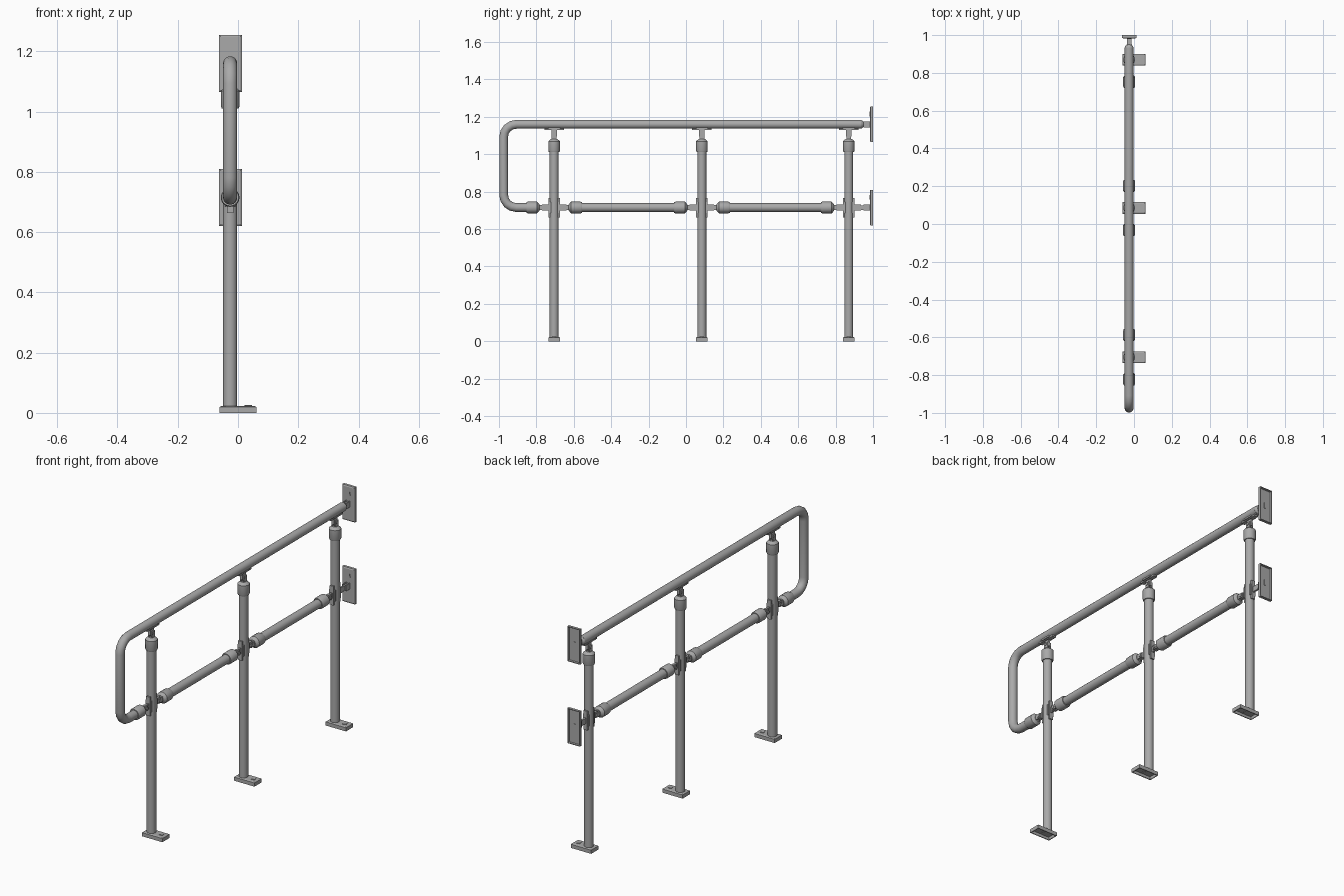
import bpy, bmesh
from math import pi, sin, cos
from mathutils import Matrix, Vector

cube = bpy.data.objects.get("Cube")
if cube:
    bpy.data.objects.remove(cube, do_unlink=True)

steel = bpy.data.materials.new("grey_steel")
steel.use_nodes = True
GREY = (0.4, 0.4, 0.4, 1)
steel.diffuse_color = GREY
steel.node_tree.nodes["Principled BSDF"].inputs["Base Color"].default_value = GREY

X = -0.026            # shared centre plane of the pipes
R = 0.0235            # pipe radius
TOP, LOW = 1.16, 0.715
FRONT = -0.975
POSTS = {"front": -0.705, "middle": 0.085, "back": 0.87}


def finish(bm, name, matrix=Matrix(), smooth=False):
    bmesh.ops.recalc_face_normals(bm, faces=bm.faces)
    mesh = bpy.data.meshes.new(name)
    bm.to_mesh(mesh)
    bm.free()
    ob = bpy.data.objects.new(name, mesh)
    ob.matrix_world = matrix
    mesh.materials.append(steel)
    bpy.context.collection.objects.link(ob)
    if smooth:
        bpy.ops.object.select_all(action='DESELECT')
        ob.select_set(True)
        bpy.context.view_layer.objects.active = ob
        bpy.ops.object.shade_smooth_by_angle(angle=pi / 5)
    return ob


def add_box(bm, size, centre, turn=0):
    m = Matrix.Translation(centre) @ Matrix.Rotation(turn, 4, 'Z') @ Matrix.Diagonal((*size, 1))
    return bmesh.ops.create_cube(bm, size=1, matrix=m)["verts"]


def lathe(bm, profile, sides=20):
    rings = []
    for r, h in profile:
        rings.append([bm.verts.new((r * cos(2 * pi * i / sides), r * sin(2 * pi * i / sides), h))
                      for i in range(sides)])
    for a, b in zip(rings, rings[1:]):
        for i in range(sides):
            j = (i + 1) % sides
            bm.faces.new((a[i], a[j], b[j], b[i]))
    bm.faces.new(rings[0])
    bm.faces.new(rings[-1])


def place(y, z, turn, x=X):
    return Matrix.Translation((x, y, z)) @ Matrix.Rotation(turn, 4, 'X')


def pipe(name, points):
    # Capped pipe swept along a path in the centre plane, mitred at each bend
    bm = bmesh.new()
    pts = [Vector((X, y, z)) for y, z in points]
    side, sides, rings = Vector((1, 0, 0)), 20, []
    for i, p in enumerate(pts):
        before = (p - pts[i - 1]).normalized() if i else (pts[1] - p).normalized()
        after = (pts[i + 1] - p).normalized() if i < len(pts) - 1 else before
        up = (before + after).normalized().cross(side)
        rings.append([bm.verts.new(p + R * (side * cos(2 * pi * k / sides) + up * sin(2 * pi * k / sides)))
                      for k in range(sides)])
    for a, b in zip(rings, rings[1:]):
        for k in range(sides):
            j = (k + 1) % sides
            bm.faces.new((a[k], a[j], b[j], b[k]))
    bm.faces.new(rings[0])
    bm.faces.new(rings[-1])
    finish(bm, name, smooth=True)


def saddle(bm):
    # Curved strap lying along the pipe, with a flat tongue standing on it
    add_box(bm, (0.022, 0.104, 0.009), (0, 0, 0.026))
    add_box(bm, (0.034, 0.06, 0.008), (0, 0, 0.022))
    add_box(bm, (0.01, 0.03, 0.04), (0, 0, 0.046))


def fitting(name, matrix):
    # Swivel joint: saddle, tongue between two ears, pin and collar
    bm = bmesh.new()
    saddle(bm)
    for s in (-1, 1):
        add_box(bm, (0.006, 0.026, 0.04), (s * 0.009, 0, 0.066))
    pin = Matrix.Translation((0, 0, 0.056)) @ Matrix.Rotation(pi / 2, 4, 'Y')
    bmesh.ops.create_cone(bm, cap_ends=True, segments=12, radius1=0.008, radius2=0.008, depth=0.03, matrix=pin)
    lathe(bm, [(0.016, 0.078), (0.025, 0.085), (0.031, 0.091), (0.031, 0.142), (0.028, 0.149), (0.02, 0.149)])
    finish(bm, name, matrix, smooth=True)


def plate(name, matrix, sx, sy, height, pad):
    # Shallow flange with a raised panel, hollow underside and a screw pad
    bm = bmesh.new()
    add_box(bm, (sx, sy, height), (0, 0, height / 2))
    bm.faces.ensure_lookup_table()
    top = max(bm.faces, key=lambda f: f.calc_center_median().z)
    base = min(bm.faces, key=lambda f: f.calc_center_median().z)
    bmesh.ops.inset_region(bm, faces=[top], thickness=0.009)
    bmesh.ops.translate(bm, verts=top.verts, vec=(0, 0, 0.003))
    bmesh.ops.inset_region(bm, faces=[base], thickness=0.006)
    bmesh.ops.inset_region(bm, faces=[base], thickness=0.001)
    bmesh.ops.translate(bm, verts=base.verts, vec=(0, 0, height * 0.75))
    add_box(bm, (0.02, 0.02, 0.004), (*pad, height + 0.004), 0.25)
    add_box(bm, (0.01, 0.03, 0.003), (0, 0, height * 0.75 - 0.001))
    finish(bm, name, matrix)


# Handrail with rounded loop at the front end
bend = 0.068
path = [(0.935, TOP)]
for i in range(5):
    a = pi / 2 * i / 4
    path.append((FRONT + bend - bend * sin(a), TOP - bend + bend * cos(a)))
for i in range(5):
    a = pi / 2 * i / 4
    path.append((FRONT + bend - bend * cos(a), LOW + bend - bend * sin(a)))
path.append((POSTS["front"] - 0.1, LOW))
pipe("handrail_loop", path)

# Lower rails between the posts
pipe("lower_rail_front", [(POSTS["front"] + 0.1, LOW), (POSTS["middle"] - 0.1, LOW)])
pipe("lower_rail_back", [(POSTS["middle"] + 0.1, LOW), (POSTS["back"] - 0.1, LOW)])

# Posts, feet and swivel joints
for label, y in POSTS.items():
    pipe(label + "_post", [(y, 0.012), (y, TOP - 0.1)])
    plate(label + "_foot", place(y, 0, 0, 0), 0.122, 0.062, 0.02, (0.034, 0))
    fitting(label + "_top_joint", place(y, TOP, pi))
    fitting(label + "_lower_joint_a", place(y, LOW, pi / 2))
    if label != "back":
        fitting(label + "_lower_joint_b", place(y, LOW, -pi / 2))

# Wall plates and their connectors
for label, z in (("upper", TOP), ("lower", LOW)):
    plate(label + "_wall_plate", place(1, z, pi / 2, -0.025), 0.076, 0.19, 0.014, (0, 0.055))
    bm = bmesh.new()
    add_box(bm, (0.01, 0.062, 0.024), (0, 0, 0))
    for s in (-1, 1):
        add_box(bm, (0.006, 0.04, 0.032), (s * 0.009, 0.018, 0))
    finish(bm, label + "_wall_connector", place(0.95, z, 0))

# Saddle on the back post facing the wall
bm = bmesh.new()
saddle(bm)
finish(bm, "back_post_wall_saddle", place(POSTS["back"], LOW, -pi / 2))

# Tapered end cap of the handrail
bm = bmesh.new()
lathe(bm, [(R, 0), (R * 0.9, 0.008), (R * 0.6, 0.016)])
finish(bm, "handrail_end_cap", place(0.933, TOP, -pi / 2), smooth=True)
